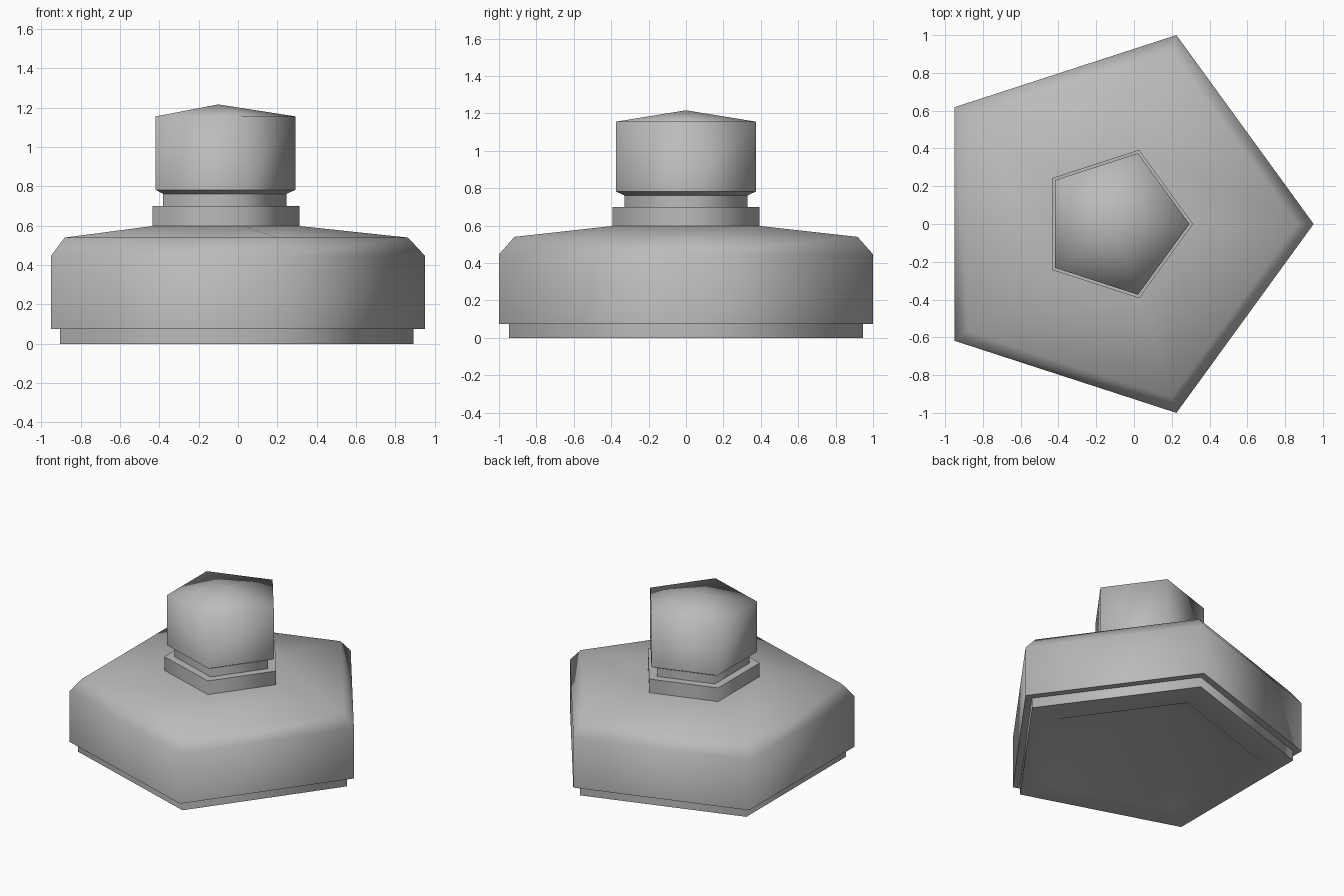
import bpy
import bmesh
import math

SIDES = 5
CENTRE_X = -0.1004

default = bpy.data.objects.get("Cube")
if default:
    bpy.data.objects.remove(default, do_unlink=True)

grey = bpy.data.materials.new("plain grey")
grey.use_nodes = True
tone = (0.5, 0.5, 0.5, 1)
grey.diffuse_color = tone
grey.node_tree.nodes["Principled BSDF"].inputs["Base Color"].default_value = tone


def five_sided(name, profile):
    """Turn a (radius, height) profile into a five-sided solid; radius 0 is a tip."""
    bm = bmesh.new()
    rings = []
    for radius, z in profile:
        if radius == 0:
            rings.append([bm.verts.new((0, 0, z))] * SIDES)
        else:
            angles = [i * math.tau / SIDES for i in range(SIDES)]
            rings.append([bm.verts.new((radius * math.cos(a), radius * math.sin(a), z))
                          for a in angles])
    for low, high in zip(rings, rings[1:]):
        for i in range(SIDES):
            j = (i + 1) % SIDES
            corners = [low[i], low[j], high[j], high[i]]
            bm.faces.new(list(dict.fromkeys(corners)))
    mesh = bpy.data.meshes.new(name)
    bm.to_mesh(mesh)
    bm.free()
    mesh.materials.append(grey)
    obj = bpy.data.objects.new(name, mesh)
    obj.location.x = CENTRE_X
    bpy.context.collection.objects.link(obj)
    bpy.ops.object.select_all(action='DESELECT')
    obj.select_set(True)
    bpy.context.view_layer.objects.active = obj
    bpy.ops.object.shade_smooth_by_angle(angle=math.radians(83))


# Foot with a deep tapering hollow underneath
five_sided("foot", [(0, 0.50), (0.76, 0), (0.994, 0), (0.994, 0.075)])

# Wide body with chamfered shoulder and sloping top
five_sided("body", [(0.95, 0.074), (1.0515, 0.074), (1.0515, 0.447),
                    (0.965, 0.54), (0.40, 0.60)])

# Collar and narrow neck
five_sided("collar", [(0.413, 0.59), (0.413, 0.70), (0.33, 0.70)])
five_sided("neck", [(0.346, 0.69), (0.346, 0.762)])

# Head with a tapered underside and a low pointed top
five_sided("head_underside", [(0.346, 0.762), (0.394, 0.783)])
five_sided("head", [(0.394, 0.783), (0.394, 1.156), (0, 1.217)])
